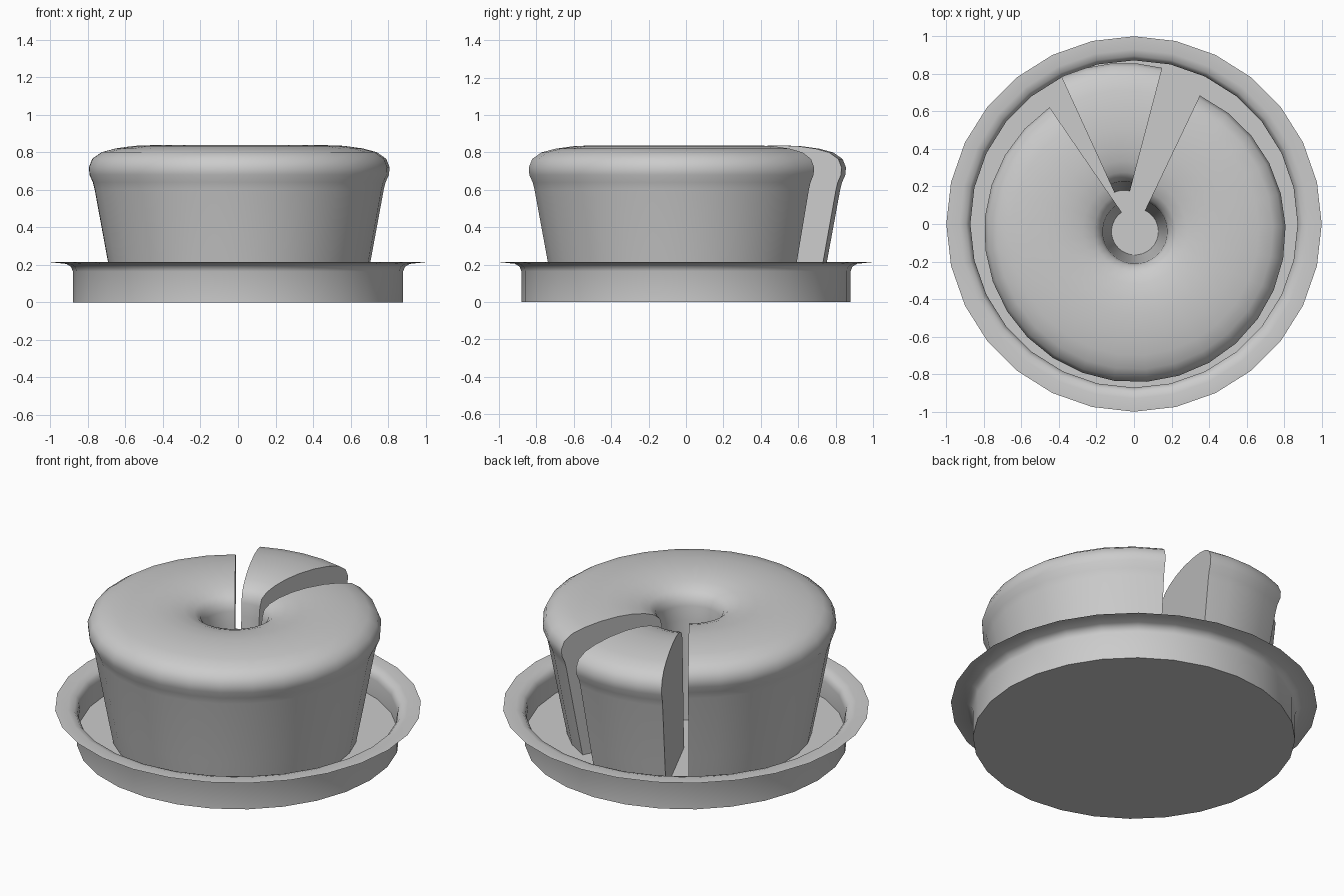
import bpy, bmesh
from math import cos, sin, radians

if "Cube" in bpy.data.objects:
    bpy.data.objects.remove(bpy.data.objects["Cube"])


def lathe(name, profile, steps, a0=0, a1=360, centre=(0, 0)):
    """Sweep a closed (radius, z) profile; partial sweeps get flat end caps."""
    full = a1 - a0 == 360
    bm = bmesh.new()
    rings = []
    for i in range(steps if full else steps + 1):
        a = radians(a0 + (a1 - a0) * i / steps)
        rings.append([bm.verts.new((centre[0] + r * cos(a), centre[1] + r * sin(a), z))
                      for r, z in profile])
    n = len(profile)
    for i in range(steps):
        r0, r1 = rings[i], rings[(i + 1) % len(rings)]
        for j in range(n if not full else n - 1):
            k = (j + 1) % n
            bm.faces.new((r0[j], r1[j], r1[k], r0[k]))
    if not full:
        bm.faces.new(rings[0])
        bm.faces.new(rings[-1][::-1])
    bmesh.ops.remove_doubles(bm, verts=bm.verts, dist=1e-5)
    bmesh.ops.recalc_face_normals(bm, faces=bm.faces)
    mesh = bpy.data.meshes.new(name)
    bm.to_mesh(mesh)
    bm.free()
    obj = bpy.data.objects.new(name, mesh)
    bpy.context.collection.objects.link(obj)
    bpy.ops.object.select_all(action='DESELECT')
    obj.select_set(True)
    bpy.context.view_layer.objects.active = obj
    bpy.ops.object.shade_smooth_by_angle(angle=radians(40))
    return obj


# Shallow plate with a thin flared rim
FLOOR = 0.055
plate = [(0, 0), (0.88, 0), (0.88, 0.165), (0.89, 0.19), (0.915, 0.205), (1.0, 0.214),
         (0.93, 0.215), (0.895, 0.205), (0.878, 0.185), (0.872, 0.16),
         (0.872, FLOOR), (0, FLOOR)]
lathe("plate", plate, 28)

# Ring cake cross-section, from the bottom of the hole round to the outer foot
cake = [(0.125, FLOOR), (0.67, FLOOR), (0.70, 0.21), (0.772, 0.60), (0.782, 0.64),
        (0.80, 0.68), (0.803, 0.72), (0.785, 0.765), (0.735, 0.80), (0.66, 0.82),
        (0.56, 0.834), (0.45, 0.838), (0.36, 0.832), (0.28, 0.817), (0.22, 0.795),
        (0.185, 0.765), (0.172, 0.72), (0.166, 0.64)]

# Cake with a missing sector, and the cut slice pulled out a little
lathe("cake", cake, 24, 124.5, 424.5, (0.005, -0.04))
lathe("cake_slice", cake, 4, 75.3, 114.6, (-0.053, 0.055))
